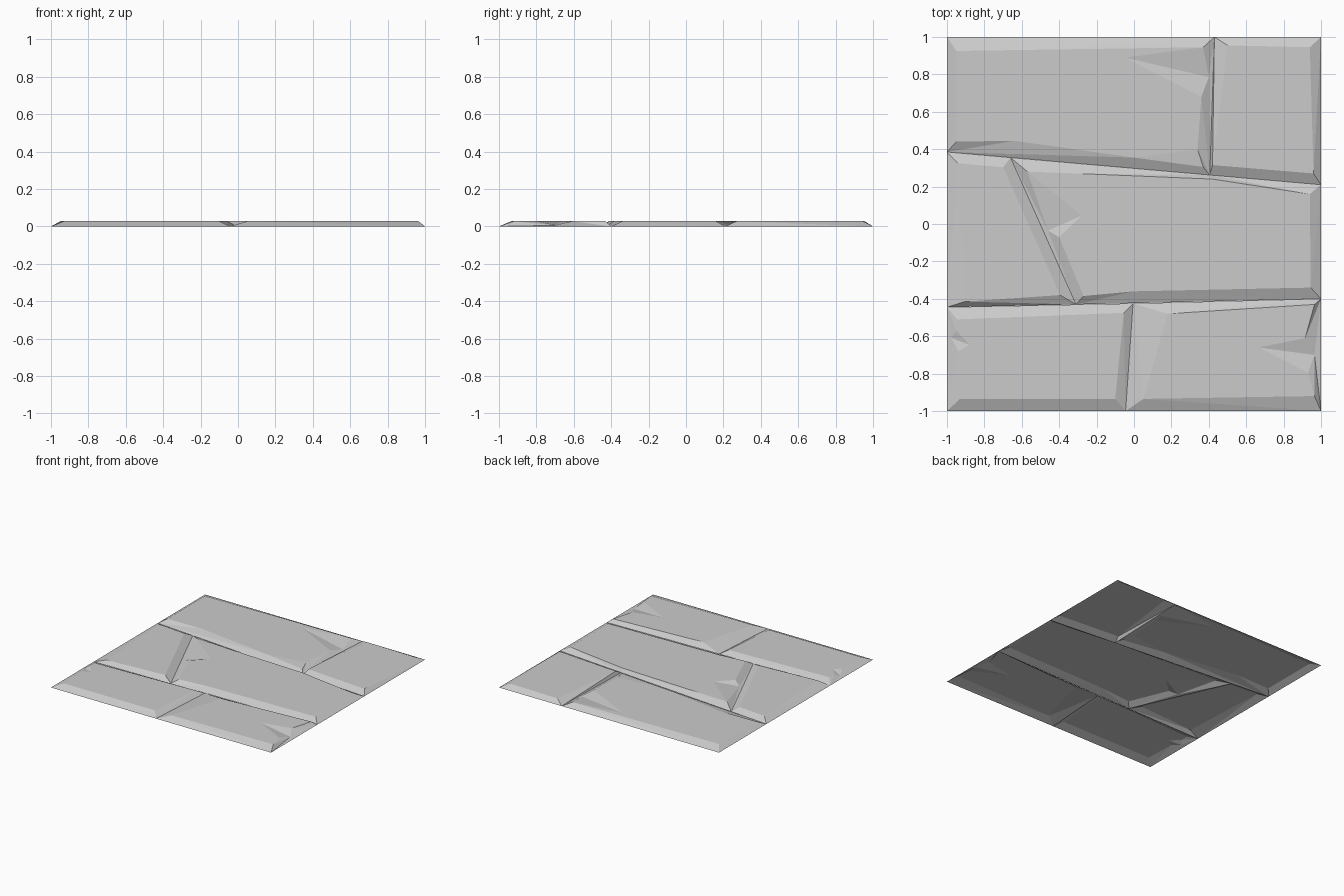
import bpy
import bmesh

default_cube = bpy.data.objects.get("Cube")
if default_cube:
    bpy.data.objects.remove(default_cube, do_unlink=True)

SLAB_HEIGHT = 0.028

# Stone colour
stone_grey = bpy.data.materials.new("stone_grey")
stone_grey.use_nodes = True
colour = (0.6, 0.6, 0.6, 1)
stone_grey.diffuse_color = colour
shader = next(n for n in stone_grey.node_tree.nodes if n.type == 'BSDF_PRINCIPLED')
shader.inputs["Base Color"].default_value = colour
shader.inputs["Roughness"].default_value = 0.9


def add_stone(name, *corners):
    """Open bevelled slab. Corners run anticlockwise, each one being
    (ground point, rim point, extra rim points up to the next corner).
    A rim point (x, y, z) is sunk below the top; (x, y, z, tip_x, tip_y)
    is the mouth of a chip that cuts into the top as far as the tip."""
    bm = bmesh.new()

    def rim_vert(point):
        z = point[2] if len(point) > 2 else SLAB_HEIGHT
        return bm.verts.new((point[0], point[1], z))

    ground = [bm.verts.new((*corner[0], 0)) for corner in corners]
    rim_points = [list(corner[1:]) for corner in corners]
    rim_verts = [[rim_vert(p) for p in side] for side in rim_points]

    # Sloping sides
    for i, side in enumerate(rim_verts):
        j = (i + 1) % len(corners)
        bm.faces.new([ground[i], ground[j], rim_verts[j][0], *reversed(side)])

    # Flat top with chips
    points = sum(rim_points, [])
    verts = sum(rim_verts, [])
    top = []
    for k, (point, vert) in enumerate(zip(points, verts)):
        before, after = verts[k - 1], verts[(k + 1) % len(verts)]
        if len(point) == 2:
            top.append(vert)
        elif len(point) == 3:
            bm.faces.new([before, vert, after])
        else:
            tip = bm.verts.new((point[3], point[4], SLAB_HEIGHT))
            bm.faces.new([before, vert, tip])
            bm.faces.new([vert, after, tip])
            top.append(tip)
    bm.faces.new(top)

    bm.normal_update()
    bmesh.ops.triangulate(bm, faces=bm.faces[:])
    for face in bm.faces:
        if face.normal.z < 0:
            face.normal_flip()
    mesh = bpy.data.meshes.new(name)
    bm.to_mesh(mesh)
    bm.free()
    mesh.materials.append(stone_grey)
    stone = bpy.data.objects.new(name, mesh)
    bpy.context.collection.objects.link(stone)


# Meeting points of the joints
back_left, back_mid, back_right = (-1, 1), (.43, 1), (1, 1)
upper_left, upper_right = (-1, .385), (1, .21)
upper_front_tee, upper_back_tee = (-.66, .355), (.405, .262)
lower_left, lower_right = (-1, -.445), (1, -.4)
lower_back_tee, lower_front_tee = (-.31, -.43), (-.005, -.425)
front_left, front_mid, front_right = (-1, -1), (-.045, -1), (1, -1)

# Back row
add_stone("back_left_stone",
          (upper_left, (-.95, .44), (-.64, .445), (0, .355)),
          (upper_back_tee, (.37, .305, .02), (.34, .4), (.36, .68),
           (.4, .785, .006, -.05, .89)),
          (back_mid, (.37, .945)),
          (back_left, (-.95, .925)))
add_stone("back_right_stone",
          (upper_back_tee, (.42, .315)),
          (upper_right, (.96, .27)),
          (back_right, (.94, .945)),
          (back_mid, (.5, .955)))

# Middle row
add_stone("middle_left_stone",
          (lower_left, (-.905, -.415)),
          (lower_back_tee, (-.395, -.38)),
          (upper_front_tee, (-.7, .303)),
          (upper_left, (-.94, .325)))
add_stone("middle_right_stone",
          (lower_back_tee, (-.27, -.385), (0, -.36)),
          (lower_right, (.945, -.34)),
          (upper_right, (.94, .16)),
          (upper_back_tee, (.42, .24), (-.305, .27)),
          (upper_front_tee, (-.57, .28), (-.46, -.035, .005, -.28, .045),
           (-.4, -.07)))

# Front row
add_stone("front_left_stone",
          (front_left, (-.93, -.935)),
          (front_mid, (-.1, -.935)),
          (lower_front_tee, (-.055, -.475)),
          (lower_left, (-.945, -.51), (-.95, -.57),
           (-.975, -.61, .012, -.88, -.645), (-.94, -.68)))
add_stone("front_right_stone",
          (front_mid, (.05, -.935)),
          (front_right, (.965, -.92), (.93, -.795),
           (.965, -.7, .006, .665, -.66), (.915, -.61)),
          (lower_right, (.965, -.43)),
          (lower_front_tee, (.18, -.48)))
